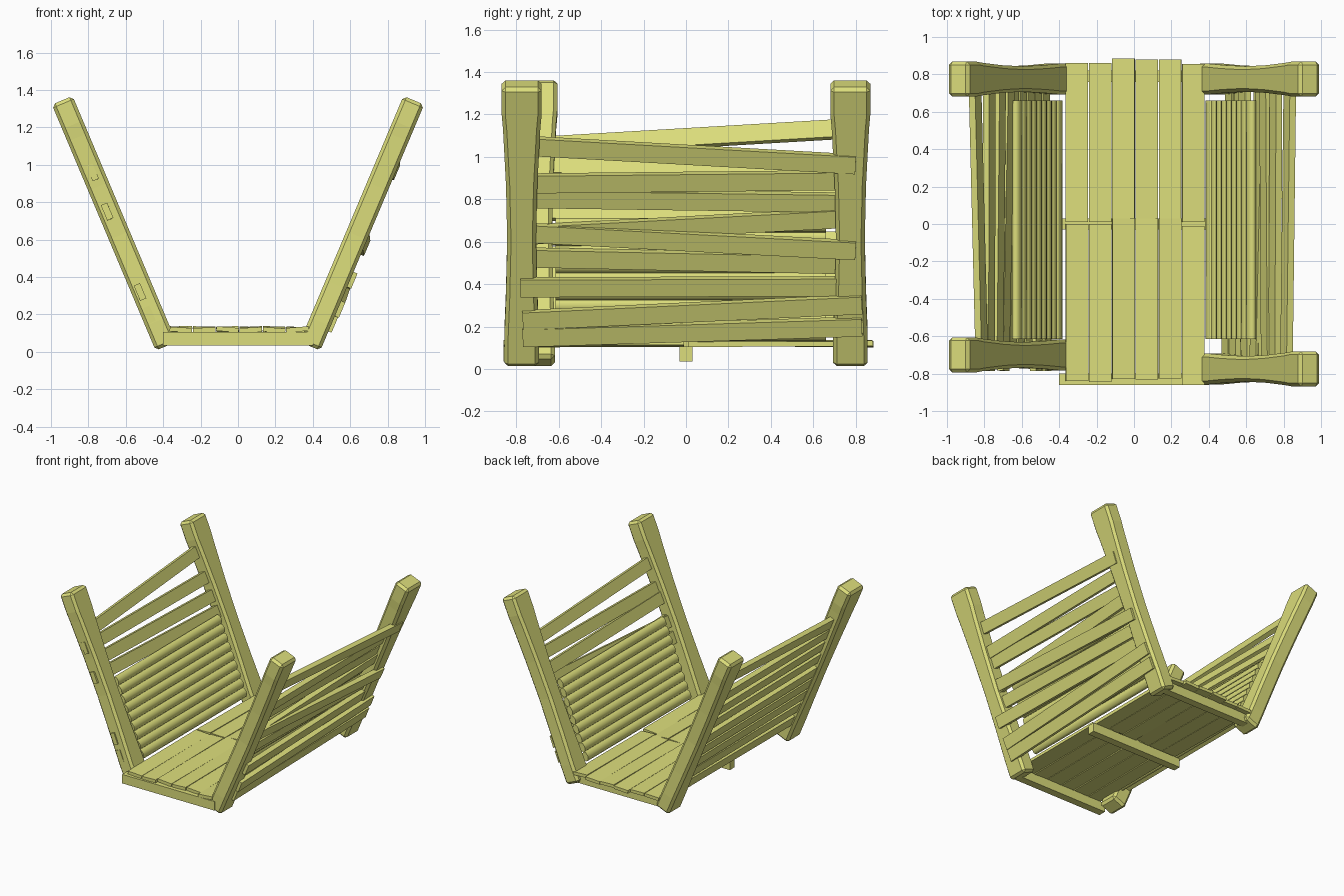
import bpy, bmesh, math, random
from mathutils import Vector, Matrix

if "Cube" in bpy.data.objects:
    bpy.data.objects.remove(bpy.data.objects["Cube"])

random.seed(4)
wood = bpy.data.materials.new("pale_wood")
wood.diffuse_color = (0.72, 0.73, 0.2, 1)
wood.use_nodes = True
wood.node_tree.nodes["Principled BSDF"].inputs["Base Color"].default_value = wood.diffuse_color
LEAN = math.atan2(0.555, 1.315)


def finish(name, bm, bevel=0.0):
    bmesh.ops.recalc_face_normals(bm, faces=bm.faces)
    me = bpy.data.meshes.new(name)
    bm.to_mesh(me)
    bm.free()
    ob = bpy.data.objects.new(name, me)
    bpy.context.collection.objects.link(ob)
    me.materials.append(wood)
    if bevel:
        m = ob.modifiers.new("bevel", 'BEVEL')
        m.width = bevel
        m.segments = 1
        m.limit_method = 'ANGLE'
        m.angle_limit = math.radians(40)
    return ob


def board(name, a, b, width, thick, normal):
    """Box running from a to b, its thin direction along normal."""
    a, b = Vector(a), Vector(b)
    d = (b - a).normalized()
    n = Vector(normal)
    n = (n - d * n.dot(d)).normalized()
    h = n.cross(d)
    mat = Matrix((d, h, n)).transposed().to_4x4()
    mat.translation = (a + b) / 2
    bm = bmesh.new()
    bmesh.ops.create_cube(bm, size=1, matrix=mat @ Matrix.Diagonal(((b - a).length, width, thick, 1)))
    return finish(name, bm)


def wall_point(side, y, z, out=0.0):
    """Point on the leaning wall plane, pushed outward by out."""
    x = 0.385 + math.tan(LEAN) * (z - 0.03)
    return Vector((side * (x + out / math.cos(LEAN)), y, z))


def outward(side):
    return Vector((side * math.cos(LEAN), 0, -math.sin(LEAN)))


# leaning corner posts, waisted in the middle
def post(name, side, y):
    bm = bmesh.new()
    n = outward(side)
    rings = []
    for t, hy in ((0, .082), (.1, .082), (.25, .074), (.45, .068), (.65, .074), (.85, .088), (.9, .094), (1, .094)):
        c = wall_point(side, y, 0.03 + t * 1.315)
        rings.append([bm.verts.new(c + n * (sx * .06) + Vector((0, sy * hy, 0)))
                      for sx, sy in ((-1, -1), (1, -1), (1, 1), (-1, 1))])
    for r, s in zip(rings, rings[1:]):
        for i in range(4):
            bm.faces.new((r[i], r[(i + 1) % 4], s[(i + 1) % 4], s[i]))
    bm.faces.new(rings[0])
    bm.faces.new(rings[-1])
    finish(name, bm, 0.018)


post("front_right_post", 1, -.775)
post("back_right_post", 1, .775)
post("front_left_post", -1, -.70)
post("back_left_post", -1, .775)

# cross beams under the floor
for name, y in (("front_beam", -.83), ("middle_beam", 0), ("back_beam", .79)):
    board(name, (-.40, y, .07), (.40, y, .07), .06, .07, (0, 0, 1))

# floor planks, two rows of six, each slightly twisted
front = [(-.84, 0), (-.845, 0), (-.83, .03), (-.83, .03), (-.825, .03), (-.86, -.01)]
back = [(.01, .86), (.01, .86), (.03, .885), (.03, .88), (.03, .88), (.01, .855)]
rolls = [.06, -.03, .08, -.05, .07, -.08]
for row, ends in (("front", front), ("back", back)):
    for i, (y0, y1) in enumerate(ends):
        x = -.305 + i * .1245
        r = rolls[i] * (1 if row == "front" else -.6)
        dz = random.uniform(-.004, .006)
        board(f"{row}_floor_plank_{i}", (x, y0, .12 + dz), (x, y1, .12 - dz), .12, .024, (r, 0, 1))

# uneven side slats: y, z, outward offset at the front end, then at the back end
right = [(-.71, 1.05, 0, .80, .965, .05), (-.71, .875, .01, .71, .89, .01),
         (-.71, .805, 0, .71, .785, 0), (-.71, .635, .01, .71, .71, .01),
         (-.71, .64, .02, .80, .56, .06), (-.71, .525, .01, .71, .495, .01),
         (-.78, .385, .065, .71, .39, .03), (-.77, .23, .065, .83, .305, .06),
         (-.77, .15, .06, .83, .20, .06)]
left = [(-.65, 1.05, 0, .71, 1.13, 0), (-.785, .96, 0, .75, .95, 0),
        (-.65, .85, 0, .71, .82, 0), (-.785, .75, .01, .71, .71, 0),
        (-.65, .63, .02, .71, .60, .02), (-.65, .53, .02, .71, .50, .02),
        (-.65, .43, .02, .71, .40, .02), (-.785, .32, .015, .71, .31, .02),
        (-.785, .20, .015, .71, .21, .02)]
for label, side, slats in (("right", 1, right), ("left", -1, left)):
    for i, (y0, z0, o0, y1, z1, o1) in enumerate(slats):
        board(f"{label}_side_slat_{i}", wall_point(side, y0, z0, o0), wall_point(side, y1, z1, o1),
              .088, .036, outward(side))

# rounded lining strips on the lower inside of each wall
for label, side in (("right", 1), ("left", -1)):
    n = outward(side)
    up = Vector((side * math.sin(LEAN), 0, math.cos(LEAN)))
    for i in range(9):
        c = wall_point(side, .022, .165 + i * .064, -.03)
        mat = Matrix((up, n, up.cross(n))).transposed().to_4x4()
        mat.translation = c
        bm = bmesh.new()
        bmesh.ops.create_cone(bm, cap_ends=True, segments=8, radius1=.037, radius2=.037, depth=1.275,
                              matrix=mat @ Matrix.Diagonal((1, .65, 1, 1)))
        ob = finish(f"{label}_lining_strip_{i}", bm)
        for p in ob.data.polygons:
            p.use_smooth = len(p.vertices) == 4
